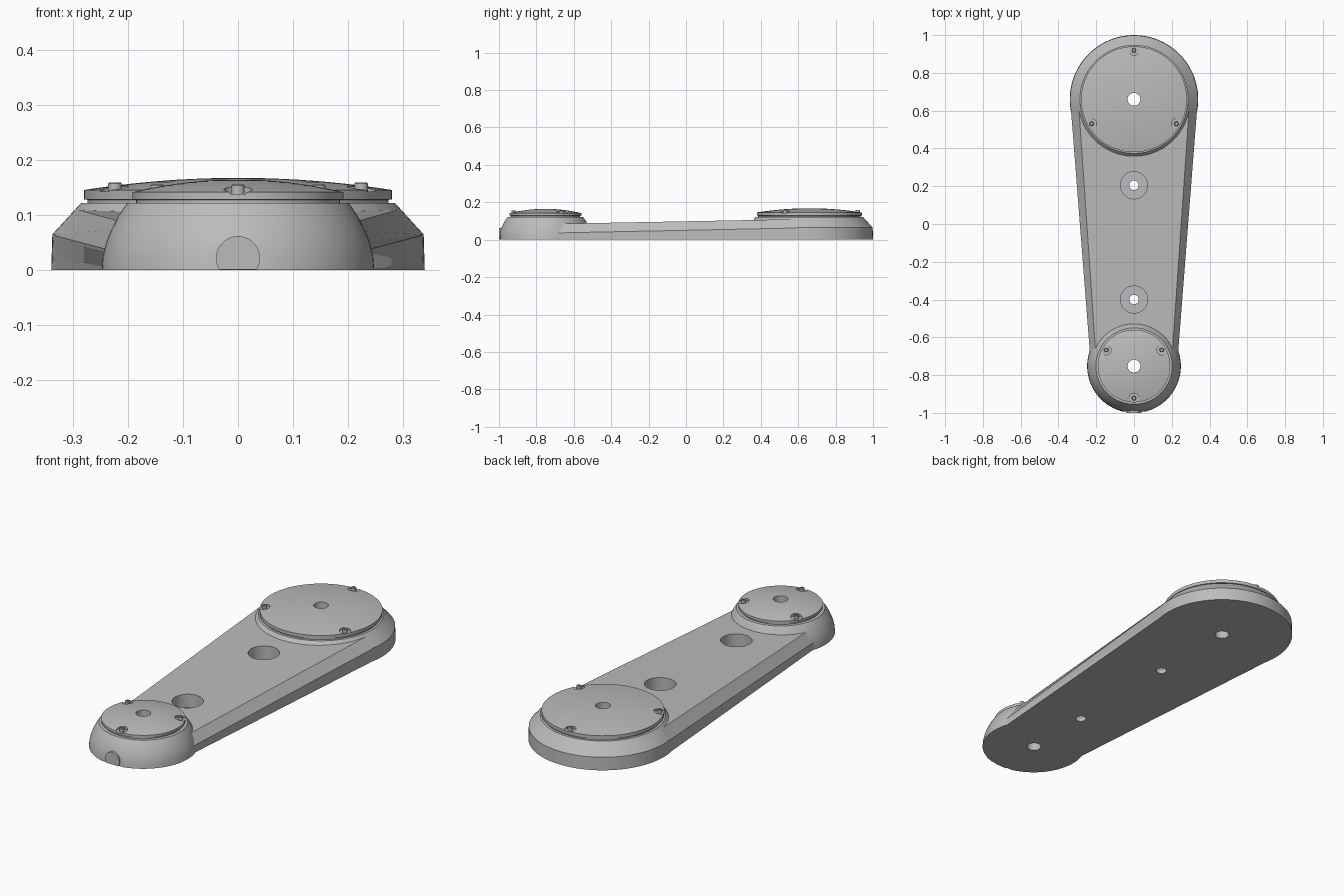
import bpy, bmesh, math
from mathutils import Matrix

cube = bpy.data.objects.get("Cube")
if cube:
    bpy.data.objects.remove(cube, do_unlink=True)

grey = bpy.data.materials.new("plain grey")
grey.use_nodes = True
COLOUR = (0.5, 0.5, 0.5, 1)
grey.diffuse_color = COLOUR
grey.node_tree.nodes["Principled BSDF"].inputs["Base Color"].default_value = COLOUR

BIG_Y, SMALL_Y = 0.66, -0.752


def finish(name, bm):
    bmesh.ops.recalc_face_normals(bm, faces=bm.faces)
    mesh = bpy.data.meshes.new(name)
    bm.to_mesh(mesh)
    bm.free()
    mesh.materials.append(grey)
    obj = bpy.data.objects.new(name, mesh)
    bpy.context.collection.objects.link(obj)
    return obj


def lathe(name, profile, x=0, y=0, sides=96):
    """Turn a (radius, height) profile around z, closing both ends."""
    bm = bmesh.new()
    rings = []
    for r, z in profile:
        angles = [math.tau * i / sides for i in range(sides)]
        rings.append([bm.verts.new((x + r * math.cos(a), y + r * math.sin(a), z)) for a in angles])
    for low, high in zip(rings, rings[1:]):
        for i in range(sides):
            j = (i + 1) % sides
            bm.faces.new((low[i], low[j], high[j], high[i]))
    bm.faces.new(rings[0])
    bm.faces.new(rings[-1])
    return finish(name, bm)


def combine(target, tool, operation):
    """Apply a boolean and discard the tool."""
    tool.hide_render = True
    mod = target.modifiers.new("boolean", "BOOLEAN")
    mod.operation = operation
    mod.solver = "EXACT"
    mod.object = tool
    bpy.context.view_layer.objects.active = target
    bpy.ops.object.modifier_apply(modifier=mod.name)
    bpy.data.objects.remove(tool, do_unlink=True)


def drill(target, r, x, y, bottom, top=0.3, sides=40):
    combine(target, lathe("cutter", [(r, bottom), (r, top)], x, y, sides), "DIFFERENCE")


def smooth(obj):
    bpy.ops.object.select_all(action="DESELECT")
    obj.select_set(True)
    bpy.context.view_layer.objects.active = obj
    bpy.ops.object.shade_smooth_by_angle(angle=math.radians(25))


# Tapered arm with chamfered long edges
def section(bm, y, base, shoulder, top, height):
    half = [(base, 0), (base, shoulder), (top, height)]
    points = half + [(-x, z) for x, z in reversed(half)]
    return [bm.verts.new((x, y, z)) for x, z in points]


bm = bmesh.new()
front = section(bm, SMALL_Y, 0.228, 0.035, 0.198, 0.084)
back = section(bm, BIG_Y, 0.338, 0.064, 0.295, 0.111)
for i in range(6):
    j = (i + 1) % 6
    bm.faces.new((front[i], front[j], back[j], back[i]))
bm.faces.new(front)
bm.faces.new(back)
body = finish("arm_body", bm)

# Rounded end housings
big_end = lathe("big_end", [(0.34, 0), (0.338, 0.065), (0.286, 0.122)], y=BIG_Y)
small_end = lathe("small_end", [(0.248, 0), (0.246, 0.025), (0.24, 0.05), (0.23, 0.075),
                                (0.217, 0.1), (0.202, 0.122)], y=SMALL_Y)

# Flat on the nose of the small housing
bm = bmesh.new()
bmesh.ops.create_cube(bm, size=0.4, matrix=Matrix.Translation((0, -1.193, 0)))
combine(small_end, finish("cutter", bm), "DIFFERENCE")
combine(body, big_end, "UNION")
combine(body, small_end, "UNION")

# Counterbored bolt holes and the spindle holes
for y in (0.205, -0.4):
    drill(body, 0.072, 0, y, 0.025)
    drill(body, 0.025, 0, y, -0.1)
for y in (BIG_Y, SMALL_Y):
    drill(body, 0.034, 0, y, -0.1)
smooth(body)


# Domed covers, each held by three socket screws in open pockets
def cover(name, y, radius, edge, crown, screw_radius, first_angle):
    profile = [(radius - 0.006, 0.118), (radius - 0.006, 0.128), (radius, 0.129), (radius, edge)]
    for i in range(1, 10):
        t = i / 10
        profile.append((radius * (1 - t), edge + (crown - edge) * (1 - (1 - t) ** 2)))
    cap = lathe(name, profile, y=y)
    drill(cap, 0.034, 0, y, -0.1)
    for k in range(3):
        a = math.radians(first_angle + 120 * k)
        sx, sy = screw_radius * math.cos(a), y + screw_radius * math.sin(a)
        drill(cap, 0.026, sx, sy, edge - 0.003, sides=24)
        top = edge + 0.014
        screw = lathe(f"{name}_screw_{k + 1}",
                      [(0.012, edge - 0.01), (0.012, top - 0.002), (0.01, top),
                       (0.006, top), (0.006, top - 0.008)], sx, sy, 18)
        smooth(screw)
    smooth(cap)


cover("big_cover", BIG_Y, 0.28, 0.146, 0.168, 0.259, 90)
cover("small_cover", SMALL_Y, 0.192, 0.142, 0.165, 0.17, 30)

# Round plug in the nose, trimmed level with the base
bm = bmesh.new()
place = Matrix.Translation((0, -0.95, 0.022)) @ Matrix.Rotation(math.pi / 2, 4, "X")
bmesh.ops.create_cone(bm, cap_ends=True, segments=40, radius1=0.04, radius2=0.04,
                      depth=0.1, matrix=place)
cut = bmesh.ops.bisect_plane(bm, geom=bm.verts[:] + bm.edges[:] + bm.faces[:],
                             plane_co=(0, 0, 0.001), plane_no=(0, 0, 1), clear_inner=True)
bmesh.ops.holes_fill(bm, edges=[e for e in bm.edges if e.is_boundary], sides=0)
smooth(finish("nose_plug", bm))
